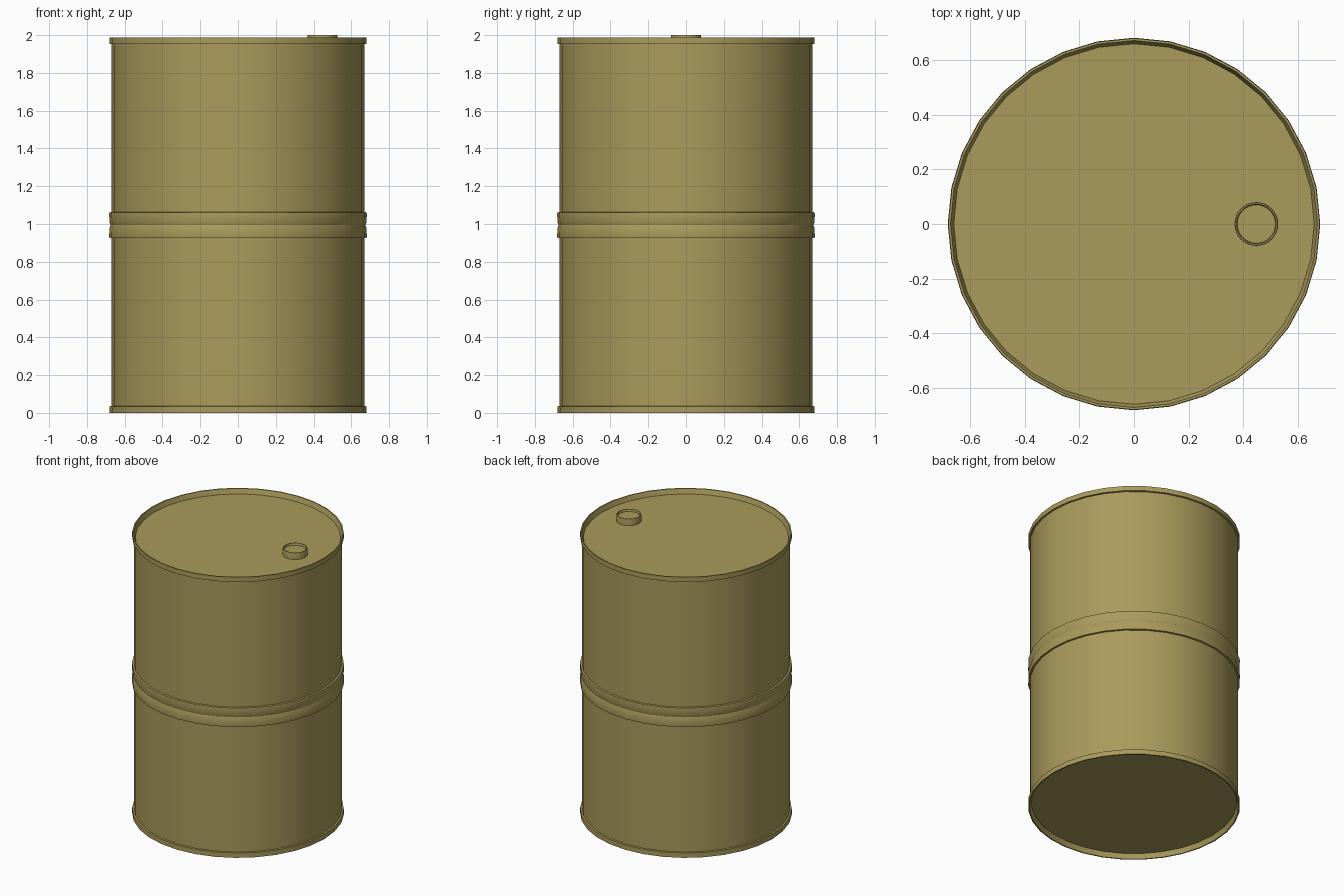
import bpy, bmesh
from math import sin, cos, pi, radians

if "Cube" in bpy.data.objects:
    bpy.data.objects.remove(bpy.data.objects["Cube"])

paint = bpy.data.materials.new("olive_paint")
paint.diffuse_color = (0.40, 0.325, 0.105, 1)
paint.use_nodes = True
paint.node_tree.nodes["Principled BSDF"].inputs["Base Color"].default_value = paint.diffuse_color


def lathe(name, profile, sides, centre=(0, 0, 0), cap_start=True):
    """Revolve (radius, z) points around z and close the ends."""
    bm = bmesh.new()
    rings = [[bm.verts.new((r * cos(2 * pi * i / sides), r * sin(2 * pi * i / sides), z))
              for i in range(sides)] for r, z in profile]
    for a, b in zip(rings, rings[1:]):
        for i in range(sides):
            j = (i + 1) % sides
            bm.faces.new((a[i], a[j], b[j], b[i]))
    if cap_start:
        bm.faces.new(rings[0][::-1])
    bm.faces.new(rings[-1])
    mesh = bpy.data.meshes.new(name)
    bm.to_mesh(mesh)
    bm.free()
    obj = bpy.data.objects.new(name, mesh)
    obj.location = centre
    bpy.context.collection.objects.link(obj)
    mesh.materials.append(paint)
    bpy.ops.object.select_all(action='DESELECT')
    obj.select_set(True)
    bpy.context.view_layer.objects.active = obj
    bpy.ops.object.shade_smooth_by_angle(angle=radians(30))
    return obj


# Drum: recessed base, rim, wall and half of the grooved middle band, mirrored upward
HEIGHT = 1.988
lower = [(0.66, 0.034), (0.672, 0.0), (0.68, 0.0), (0.68, 0.034), (0.669, 0.036),
         (0.669, 0.925), (0.681, 0.927), (0.682, 0.935), (0.681, 0.975)]
upper = [(r, HEIGHT - z) for r, z in reversed(lower)]
lathe("drum_body", lower + [(0.675, HEIGHT / 2)] + upper, 32)

# Filler cap with a shallow dished top
lathe("filler_cap", [(0.08, 1.95), (0.08, 1.992), (0.078, 2.0), (0.073, 2.0), (0.07, 1.985)],
      32, (0.448, 0, 0))
